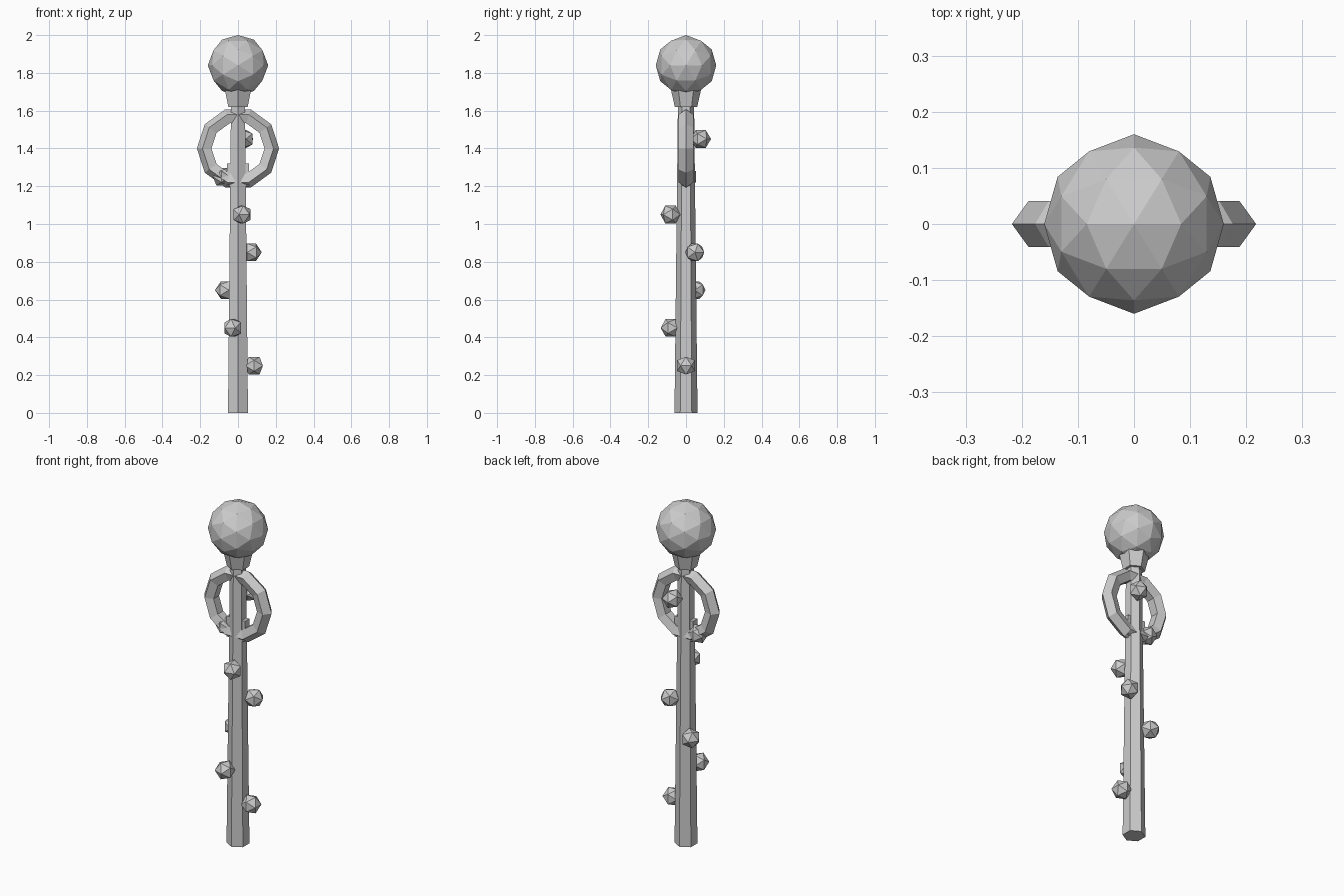
import bpy
import bmesh
from math import sin, cos, tau, atan, sqrt
from mathutils import Matrix

default = bpy.data.objects.get("Cube")
if default:
    bpy.data.objects.remove(default, do_unlink=True)

grey = bpy.data.materials.new("plain_grey")
grey.use_nodes = True
GREY = (0.6, 0.6, 0.6, 1)
grey.diffuse_color = GREY
grey.node_tree.nodes["Principled BSDF"].inputs["Base Color"].default_value = GREY


def finish(name, bm, location=(0, 0, 0), turn=0):
    """Turn a bmesh into a flat-shaded object."""
    bmesh.ops.recalc_face_normals(bm, faces=bm.faces)
    mesh = bpy.data.meshes.new(name)
    bm.to_mesh(mesh)
    bm.free()
    mesh.materials.append(grey)
    obj = bpy.data.objects.new(name, mesh)
    obj.location = location
    obj.rotation_euler.z = turn
    bpy.context.collection.objects.link(obj)
    return obj


def hex_post(name, bottom, top, r_bottom, r_top):
    bm = bmesh.new()
    bmesh.ops.create_cone(bm, cap_ends=True, segments=6, radius1=r_bottom,
                          radius2=r_top, depth=top - bottom)
    return finish(name, bm, (0, 0, (bottom + top) / 2))


def ball(name, detail, radius, location, turn=0):
    """Icosphere with an edge, not a corner, on top."""
    bm = bmesh.new()
    bmesh.ops.create_icosphere(bm, subdivisions=detail, radius=radius)
    tilt = atan(2 / (1 + sqrt(5)))
    bmesh.ops.rotate(bm, verts=bm.verts, matrix=Matrix.Rotation(-tilt, 3, "Y"))
    return finish(name, bm, location, turn)


def upright_ring(name, major, minor, segments, sides, z):
    bm = bmesh.new()
    loops = []
    for i in range(segments):
        a = tau * i / segments
        loop = []
        for j in range(sides):
            b = tau * j / sides
            r = major + minor * cos(b)
            loop.append(bm.verts.new((r * cos(a), minor * sin(b), r * sin(a))))
        loops.append(loop)
    for i in range(segments):
        here, after = loops[i], loops[(i + 1) % segments]
        for j in range(sides):
            k = (j + 1) % sides
            bm.faces.new((here[j], here[k], after[k], after[j]))
    return finish(name, bm, (0, 0, z))


# Tapered shaft, flared collar and orb
hex_post("shaft", 0, 1.62, 0.061, 0.043)
hex_post("collar", 1.62, 1.72, 0.059, 0.082)
ball("orb", 2, 0.16, (0, 0, 1.84))

# Ring around the upper shaft, with its small crossbar
upright_ring("ring", 0.175, 0.0427, 10, 5, 1.4)
bm = bmesh.new()
bmesh.ops.create_cube(bm, size=1)
bmesh.ops.scale(bm, verts=bm.verts, vec=(0.118, 0.04, 0.12))
finish("ring_bracket", bm, (0, 0, 1.26))

# Studs spiralling up the shaft
for i in range(7):
    angle = -1.9 * i
    ball(f"stud_{i + 1}", 1, 0.055,
         (0.085 * cos(angle), 0.085 * sin(angle), 0.25 + 0.2 * i), angle)
